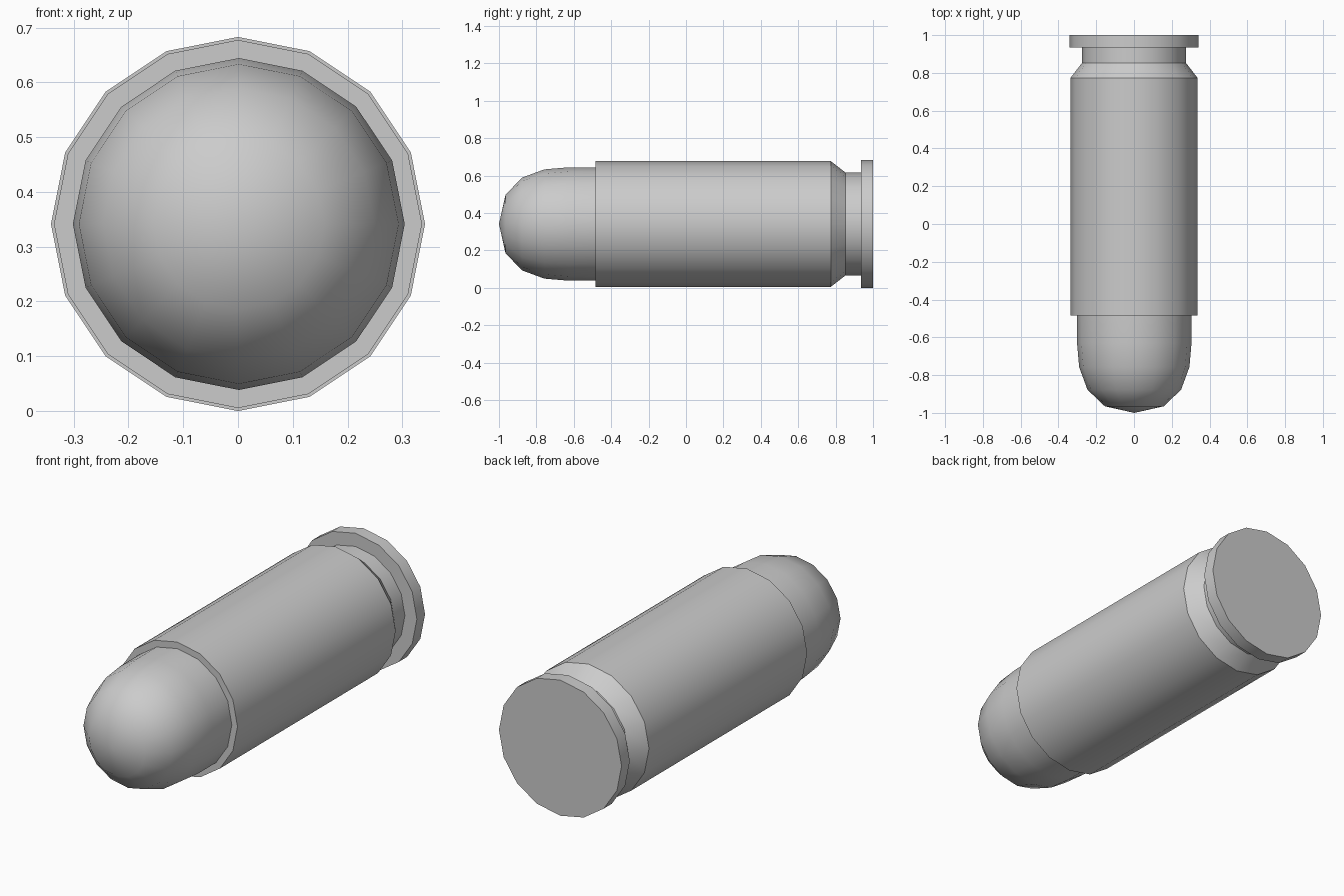
import bpy, bmesh, math

if "Cube" in bpy.data.objects:
    bpy.data.objects.remove(bpy.data.objects["Cube"])

SIDES = 16
AXIS_Z = 0.3415


def lathe(name, profile, x=0.0, smooth_angle=35):
    """Revolve (radius, y) points about the long axis, closing both ends."""
    bm = bmesh.new()
    rings = []
    for r, y in profile:
        if r == 0:
            rings.append([bm.verts.new((x, y, AXIS_Z))])
            continue
        rings.append([bm.verts.new((x + r * math.sin(i * math.tau / SIDES), y,
                                    AXIS_Z + r * math.cos(i * math.tau / SIDES)))
                      for i in range(SIDES)])
    for a, b in zip(rings, rings[1:]):
        for i in range(SIDES):
            j = (i + 1) % SIDES
            if len(a) == 1:
                bm.faces.new((a[0], b[i], b[j]))
            else:
                bm.faces.new((a[i], b[i], b[j], a[j]))
    for ring in (rings[0], rings[-1]):
        if len(ring) > 1:
            bm.faces.new(ring)
    bmesh.ops.recalc_face_normals(bm, faces=bm.faces)
    mesh = bpy.data.meshes.new(name)
    bm.to_mesh(mesh)
    bm.free()
    obj = bpy.data.objects.new(name, mesh)
    bpy.context.collection.objects.link(obj)
    bpy.ops.object.select_all(action='DESELECT')
    obj.select_set(True)
    bpy.context.view_layer.objects.active = obj
    bpy.ops.object.shade_smooth_by_angle(angle=math.radians(smooth_angle))
    return obj


# Casing: straight body, tapered shoulder, extraction groove and rim
lathe("casing", [(0.336, -0.484), (0.336, 0.774), (0.275, 0.853),
                 (0.275, 0.935), (0.3415, 0.935), (0.3415, 1.0)])

# Rounded tip, seated a little way into the casing
lathe("rounded_tip", [(0, -1.0), (0.156, -0.965), (0.248, -0.877),
                      (0.292, -0.757), (0.303, -0.63), (0.303, -0.44)],
      x=0.0015, smooth_angle=50)
